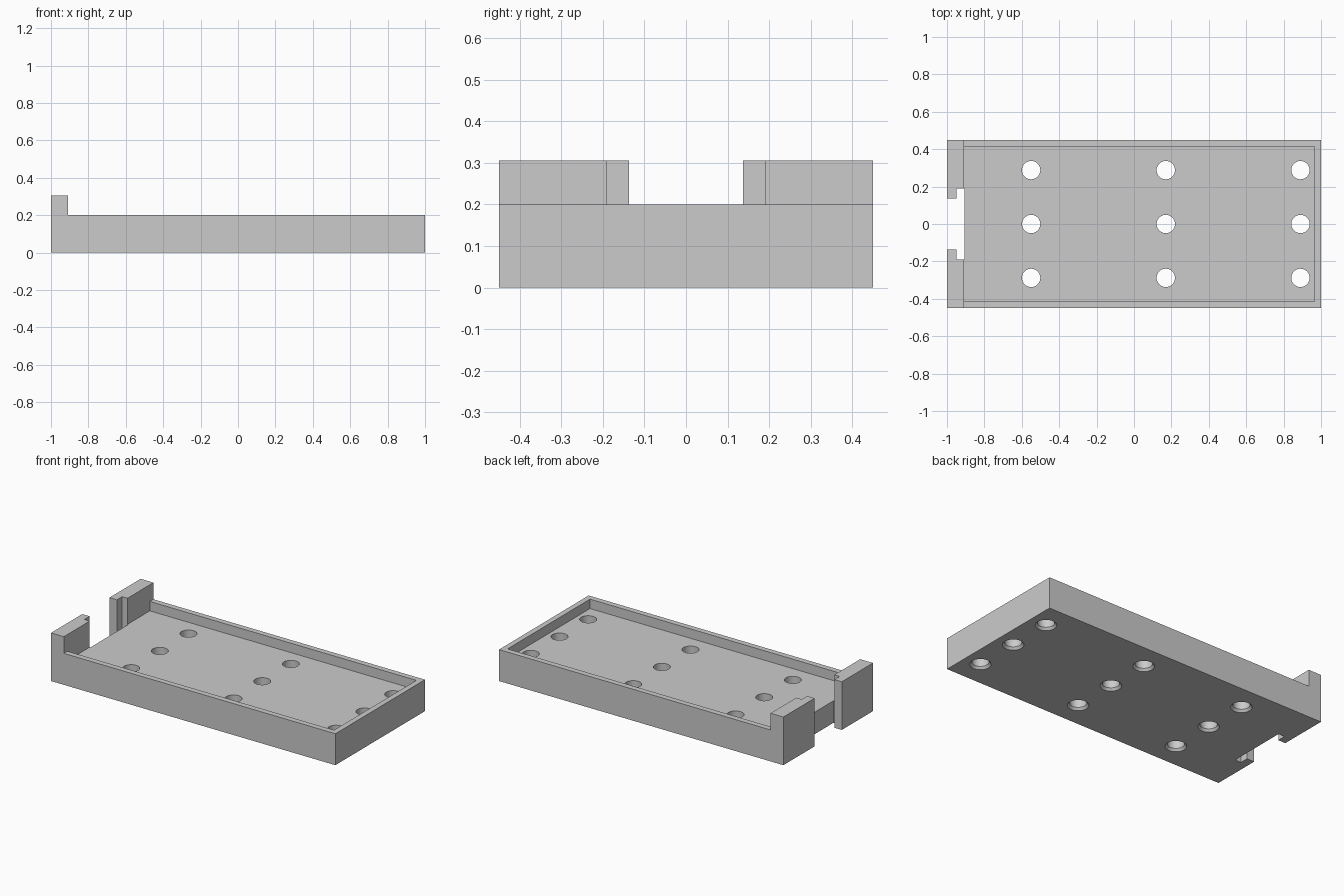
import bpy
import bmesh
from mathutils import Matrix

if "Cube" in bpy.data.objects:
    bpy.data.objects.remove(bpy.data.objects["Cube"], do_unlink=True)

HALF_WIDTH = 0.45
RIM, FLOOR, POST_TOP = 0.2, 0.14, 0.306
POST_FACE = -0.91

grey = bpy.data.materials.new("plain grey")
grey.use_nodes = True
colour = (0.6, 0.6, 0.6, 1)
grey.diffuse_color = colour
grey.node_tree.nodes["Principled BSDF"].inputs["Base Color"].default_value = colour


def finish(name, bm):
    """Turn a bmesh into a linked object."""
    bmesh.ops.recalc_face_normals(bm, faces=bm.faces)
    mesh = bpy.data.meshes.new(name)
    bm.to_mesh(mesh)
    bm.free()
    mesh.materials.append(grey)
    obj = bpy.data.objects.new(name, mesh)
    bpy.context.collection.objects.link(obj)
    return obj


def prism(name, points, offset):
    """Extrude a closed outline along an offset."""
    bm = bmesh.new()
    face = bm.faces.new([bm.verts.new(p) for p in points])
    extruded = bmesh.ops.extrude_face_region(bm, geom=[face])["geom"]
    verts = [g for g in extruded if isinstance(g, bmesh.types.BMVert)]
    bmesh.ops.translate(bm, verts=verts, vec=offset)
    return finish(name, bm)


def lathe(name, profile, x, y):
    """Spin a radius/height profile into a closed round cutter."""
    bm = bmesh.new()
    verts = [bm.verts.new((r, 0, z)) for r, z in profile]
    edges = [bm.edges.new(pair) for pair in zip(verts, verts[1:])]
    bmesh.ops.spin(bm, geom=verts + edges, cent=(0, 0, 0), axis=(0, 0, 1),
                   angle=6.283185307, steps=48)
    bmesh.ops.remove_doubles(bm, verts=bm.verts, dist=0.0001)
    bmesh.ops.transform(bm, matrix=Matrix.Translation((x, y, 0)), verts=bm.verts)
    return finish(name, bm)


# Tray body with the raised end, from its side profile
side = [(-1, 0), (1, 0), (1, RIM), (POST_FACE, RIM), (POST_FACE, POST_TOP), (-1, POST_TOP)]
tray = prism("tray", [(x, -HALF_WIDTH, z) for x, z in side], (0, 2 * HALF_WIDTH, 0))

# Shallow recess inside the rim
inner = [(POST_FACE, -0.414), (0.965, -0.414), (0.965, 0.414), (POST_FACE, 0.414)]
cutters = [prism("recess_cutter", [(x, y, FLOOR) for x, y in inner], (0, 0, 0.5))]

# T-shaped slot that splits the raised end into two lipped posts
half = [(-1.1, 0.137), (-0.948, 0.137), (-0.948, 0.19), (-0.905, 0.19)]
outline = half + [(x, -y) for x, y in reversed(half)]
cutters.append(prism("slot_cutter", [(x, y, -0.1) for x, y in outline], (0, 0, 0.6)))

# Grid of through holes, chamfered underneath
bore = [(0, -0.05), (0.061, -0.05), (0.061, 0), (0.049, 0.015), (0.049, 0.4), (0, 0.4)]
for x in (-0.55, 0.17, 0.89):
    for y in (-0.288, 0, 0.288):
        cutters.append(lathe("hole_cutter", bore, x, y))

# Cut everything, keep the result and drop the cutters
for cutter in cutters:
    cutter.hide_render = True
    cut = tray.modifiers.new(cutter.name, "BOOLEAN")
    cut.operation = "DIFFERENCE"
    cut.solver = "EXACT"
    cut.object = cutter
graph = bpy.context.evaluated_depsgraph_get()
result = bpy.data.meshes.new_from_object(tray.evaluated_get(graph))
tray.modifiers.clear()
tray.data = result
tray.data.materials.clear()
tray.data.materials.append(grey)
for cutter in cutters:
    bpy.data.objects.remove(cutter, do_unlink=True)

# Smooth bores with sharp edges
bpy.ops.object.select_all(action="DESELECT")
tray.select_set(True)
bpy.context.view_layer.objects.active = tray
bpy.ops.object.shade_smooth_by_angle(angle=0.5)
